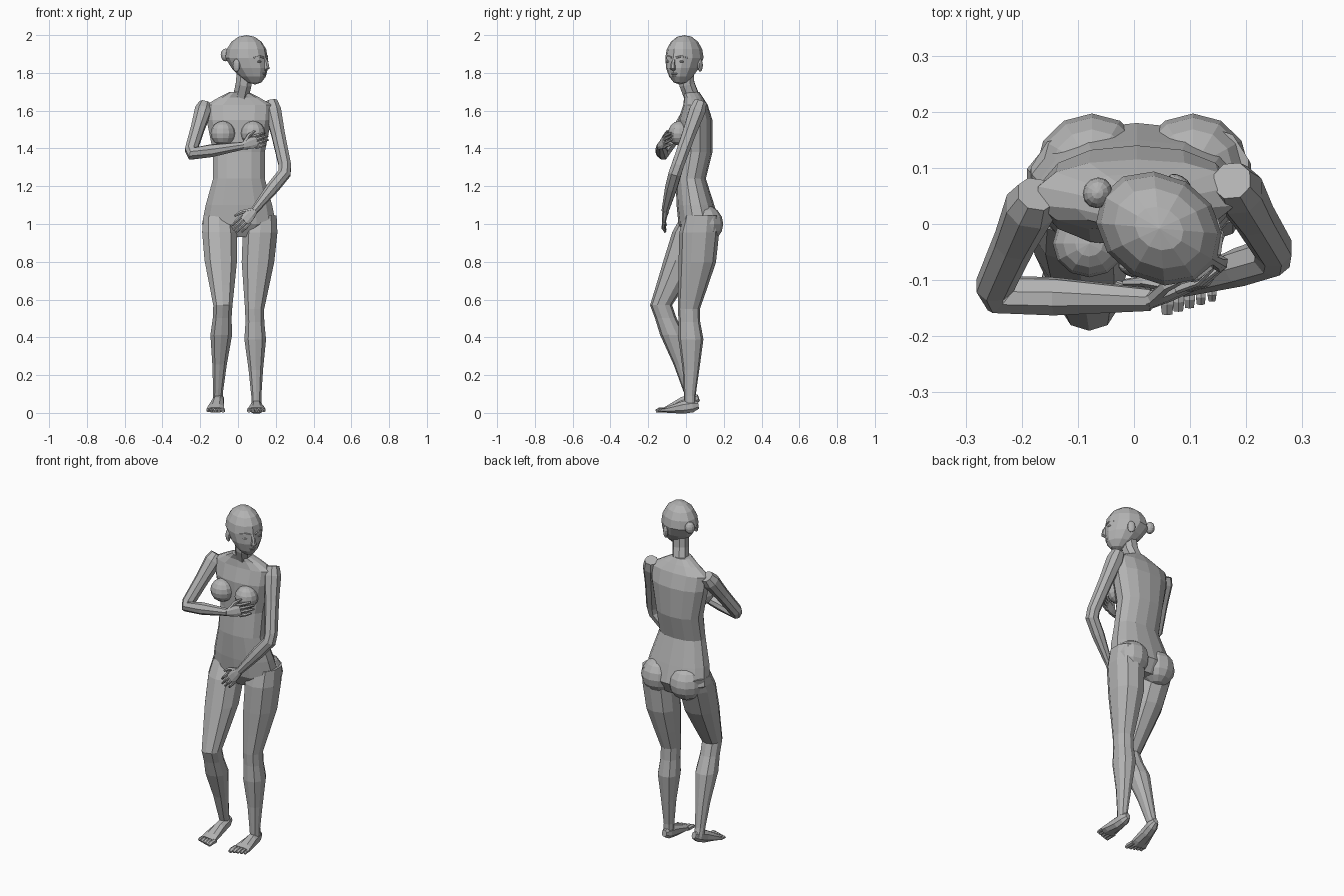
import bpy, bmesh, math
from math import sin, cos, pi
from mathutils import Vector, Matrix

if "Cube" in bpy.data.objects:
    bpy.data.objects.remove(bpy.data.objects["Cube"])

stone = bpy.data.materials.new("grey_stone")
stone.use_nodes = True
grey = (.45, .45, .45, 1)
stone.diffuse_color = grey
stone.node_tree.nodes["Principled BSDF"].inputs["Base Color"].default_value = grey

UP = Vector((0, 0, 1))
FORWARD = Vector((0, -1, 0))


def finish(name, bm):
    bmesh.ops.recalc_face_normals(bm, faces=bm.faces)
    mesh = bpy.data.meshes.new(name)
    bm.to_mesh(mesh)
    bm.free()
    mesh.materials.append(stone)
    part = bpy.data.objects.new(name, mesh)
    bpy.context.collection.objects.link(part)


def rounded(value, power):
    return math.copysign(abs(value) ** power, value)


def oval(centre, side, front, sides, power=.9):
    """One slightly squared oval section."""
    angles = [2 * pi * (i + .5) / sides for i in range(sides)]
    return [centre + side * rounded(cos(a), power) + front * rounded(sin(a), power)
            for a in angles]


def skin(name, rings):
    """Join the sections into a closed faceted surface."""
    bm = bmesh.new()
    loops = [[bm.verts.new(point) for point in ring] for ring in rings]
    for low, high in zip(loops, loops[1:]):
        for i in range(len(low)):
            bm.faces.new((low[i - 1], low[i], high[i], high[i - 1]))
    bm.faces.new(loops[0])
    bm.faces.new(loops[-1])
    finish(name, bm)


def tube(name, rows, facing, sides=8):
    """Sections of (point, half width, half thickness) square to their path."""
    points = [row[0] for row in rows]
    last = len(rows) - 1
    rings = []
    for i, (point, width, thick) in enumerate(rows):
        before = point - points[max(i - 1, 0)]
        after = points[min(i + 1, last)] - point
        path = before.normalized() + after.normalized()
        across = path.cross(facing).normalized()
        rings.append(oval(point, across * width,
                          across.cross(path).normalized() * thick, sides))
    skin(name, rings)


def along(joints, t):
    """Point on a chain of joints; whole values of t are the joints."""
    i = min(max(int(t), 0), len(joints) - 2)
    return joints[i].lerp(joints[i + 1], t - i)


def ball(name, centre, size, turn=0, jaw=0):
    """Faceted ellipsoid; jaw pulls its lower half forward and narrows it."""
    bm = bmesh.new()
    bmesh.ops.create_uvsphere(bm, u_segments=12, v_segments=8, radius=1)
    for vert in bm.verts:
        drop = max(-vert.co.z, 0) * jaw
        vert.co.x += drop - vert.co.x * drop * .4
        vert.co.y -= vert.co.y * drop * .4
        vert.co.z -= drop * .4
    bm.transform(Matrix.Translation(centre) @ Matrix.Rotation(turn, 4, 'Z')
                 @ Matrix.Diagonal((*size, 1)))
    finish(name, bm)


# Torso from crotch to neck base: height, depth position, half width, half depth
torso = ((.93, .07, .11, .07), (1, .07, .2, .11), (1.1, .05, .18, .1),
         (1.24, .025, .14, .08), (1.38, .05, .14, .09), (1.55, .05, .175, .09),
         (1.63, .05, .18, .065), (1.67, .04, .11, .05), (1.7, .025, .05, .045))
skin("torso", [oval(Vector((.005, y, z)), Vector((width, 0, 0)), FORWARD * depth, 14)
               for z, y, width, depth in torso])
for side, s in (("left", 1), ("right", -1)):
    ball(side + "_breast", (s * .08, -.035, 1.48), (.065, .06, .065))
    ball(side + "_buttock", (s * .09 + .015, .1, 1), (.1, .097, .1))


# Legs: the left bears the weight, the right bends at the knee
def leg(side, *joints):
    joints = [Vector(joint) for joint in joints]
    sections = ((-.1, .085), (.1, .096), (.45, .09), (.75, .07), (1, .053),
                (1.15, .052), (1.35, .06), (1.7, .04), (2, .028), (2.1, .027))
    rings = []
    for t, width in sections:
        centre = along(joints, t) - FORWARD * .012 * sin(pi * t) ** 2
        rings.append(oval(centre, Vector((width, 0, 0)), FORWARD * width * 1.1, 10))
    skin(side + "_leg", rings)


leg("left", (.12, .075, 1), (.088, .015, .55), (.097, .02, .09))
leg("right", (-.1, .05, 1), (-.08, -.132, .57), (-.105, .015, .12))


# Feet with five toes each; the right heel is lifted
def foot(side, s, heel, tread):
    heel, tread = Vector(heel), Vector(tread)
    sections = ((-.1, .015, .02), (.1, .03, .035), (.4, .034, .036), (.8, .046, .022),
                (1, .05, .015))
    tube(side + "_foot", [(heel.lerp(tread, t), width, height)
                          for t, width, height in sections], UP)
    for k in range(5):
        root = tread + Vector((s * .02 * (k - 2), .01, 0))
        reach = FORWARD * (.06 - .006 * k)
        radius = .013 - .001 * k
        tube(f"{side}_toe_{k + 1}", [(root, radius, radius),
                                     (root + reach * .7, radius, radius),
                                     (root + reach - UP * .006, radius * .8, radius * .6)],
             UP, 6)


foot("left", 1, (.097, .05, .038), (.099, -.11, .015))
foot("right", -1, (-.1, .05, .075), (-.12, -.11, .015))


# Arms: one folded over the chest, one lowered across the hips
def arm(side, facing, *joints):
    joints = [Vector(joint) for joint in joints]
    sections = ((-.15, .035), (0, .046), (.4, .038), (.9, .035), (1.05, .036),
                (1.4, .034), (2, .02))
    tube(side + "_arm", [(along(joints, t), radius, radius) for t, radius in sections],
         Vector(facing))


right_wrist, left_wrist = (.03, -.135, 1.415), (.085, -.11, 1.07)
arm("right", (0, -.8, .6), (-.185, .03, 1.6), (-.255, -.125, 1.37), right_wrist)
arm("left", (0, -.9, .4), (.185, .06, 1.6), (.255, -.055, 1.28), left_wrist)


# Hands: palm, four fingers and a thumb
def hand(side, s, wrist, direction, back):
    wrist, direction = Vector(wrist), Vector(direction).normalized()
    thumbward = Vector(back).cross(direction).normalized() * s
    back = direction.cross(thumbward) * s

    def row(reach, over, lift, width, thick):
        return wrist + direction * reach + thumbward * over + back * lift, width, thick

    tube(side + "_palm", [row(-.01, 0, 0, .02, .016), row(.03, 0, 0, .03, .015),
                          row(.075, 0, 0, .035, .011)], back)
    for k, reach in enumerate((.135, .15, .145, .125)):
        over = .03 - .02 * k
        tube(f"{side}_finger_{k + 1}", [row(.06, over, 0, .009, .009),
                                        row(.1, over, 0, .009, .009),
                                        row(reach, over, -.014, .006, .006)], back, 6)
    tube(side + "_thumb", [row(.01, .014, 0, .012, .012), row(.05, .044, -.01, .011, .011),
                           row(.09, .056, -.01, .006, .006)], back, 6)


hand("right", 1, right_wrist, (.14, .05, .045), (.34, -.9, .1))
hand("left", -1, left_wrist, (-.115, -.015, -.12), (0, -1, .1))

# Neck and head, turned toward the left
neck = [Vector((.01, .04, 1.65)), Vector((.03, .005, 1.74)), Vector((.035, 0, 1.8))]
tube("neck", [(point, .045, .043) for point in neck], FORWARD)
turn = -pi / 6
face = Vector((cos(turn), sin(turn), 0))
sideways = UP.cross(face)


def on_head(front, over, height):
    return Vector((.045, -.008, 1.88)) + face * front + sideways * over + UP * height


ball("head", on_head(0, 0, 0), (.118, .096, .12), turn, .45)
tube("nose", [(on_head(.1, 0, .01), .008, .01), (on_head(.122, 0, -.03), .011, .012),
              (on_head(.126, 0, -.053), .016, .014), (on_head(.108, 0, -.066), .012, .006)],
     face, 6)
ball("upper_lip", on_head(.103, 0, -.084), (.013, .022, .006), turn)
ball("lower_lip", on_head(.1, 0, -.095), (.013, .018, .006), turn)
for side, s in (("left", 1), ("right", -1)):
    ball(side + "_eye", on_head(.096, s * .036, -.02), (.014, .018, .008), turn)
    tube(side + "_brow", [(on_head(.112, s * .012, 0), .008, .006),
                          (on_head(.1, s * .04, .008), .008, .006),
                          (on_head(.08, s * .064, 0), .005, .004)], UP, 6)
    ball(side + "_ear", on_head(-.01, s * .09, -.04), (.022, .011, .034), turn)

# Hair knot at the back of the head
ball("hair_knot", on_head(-.127, 0, .015), (.026, .028, .034), turn)
ball("hair_knot_base", on_head(-.105, 0, .013), (.02, .02, .024), turn)
